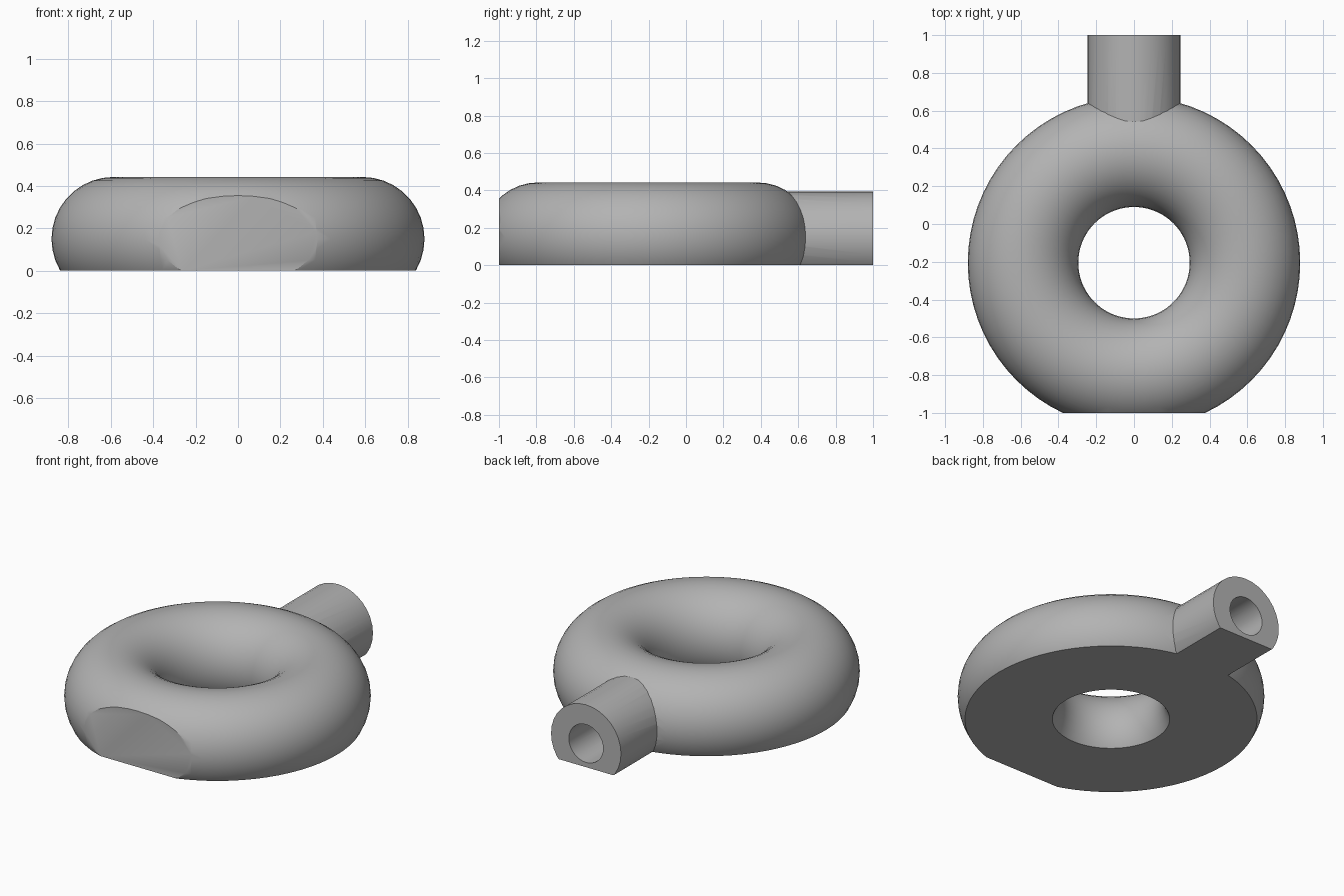
import bpy
import math

if "Cube" in bpy.data.objects:
    bpy.data.objects.remove(bpy.data.objects["Cube"], do_unlink=True)

AXIS_Z = 0.15     # height of the ring and tube centre lines
RING_Y = -0.205   # centre of the ring
BACK_Y = 1.0      # open end of the tube
FRONT_Y = -1.0    # flat on the front of the ring


def tube_solid(name, radius, y0, y1, sides):
    """Cylinder lying along y."""
    bpy.ops.mesh.primitive_cylinder_add(
        vertices=sides, radius=radius, depth=y1 - y0,
        location=(0, (y0 + y1) / 2, AXIS_Z), rotation=(math.pi / 2, 0, 0))
    bpy.context.object.name = name
    return bpy.context.object


def combine(target, other, operation):
    """Apply a boolean and discard the second solid."""
    mod = target.modifiers.new("combine", 'BOOLEAN')
    mod.operation, mod.object, mod.solver = operation, other, 'EXACT'
    bpy.context.view_layer.objects.active = target
    bpy.ops.object.modifier_apply(modifier=mod.name)
    bpy.data.objects.remove(other, do_unlink=True)


# Ring body
bpy.ops.mesh.primitive_torus_add(
    major_segments=72, minor_segments=36, major_radius=0.5875,
    minor_radius=0.2925, location=(0, RING_Y, AXIS_Z))
ring = bpy.context.object
ring.name = "ring_with_tube"

# Hollow tube joined to the back of the ring
tube = tube_solid("tube", 0.245, 0.42, BACK_Y, 32)
combine(tube, tube_solid("bore", 0.12, 0.5, BACK_Y + 0.1, 32), 'DIFFERENCE')
combine(ring, tube, 'UNION')

# Trim to a flat base and a flat front
bpy.ops.mesh.primitive_cube_add(size=4, location=(0, FRONT_Y + 2, 2))
combine(ring, bpy.context.object, 'INTERSECT')

# Plain grey material
grey = bpy.data.materials.new("grey")
grey.use_nodes = True
colour = (0.45, 0.45, 0.45, 1)
grey.diffuse_color = colour
grey.node_tree.nodes["Principled BSDF"].inputs["Base Color"].default_value = colour
ring.data.materials.clear()
ring.data.materials.append(grey)
for face in ring.data.polygons:
    face.material_index = 0

# Smooth curves with sharp trimmed edges
bpy.ops.object.select_all(action='DESELECT')
ring.select_set(True)
bpy.context.view_layer.objects.active = ring
bpy.ops.object.shade_smooth_by_angle(angle=math.radians(30))
